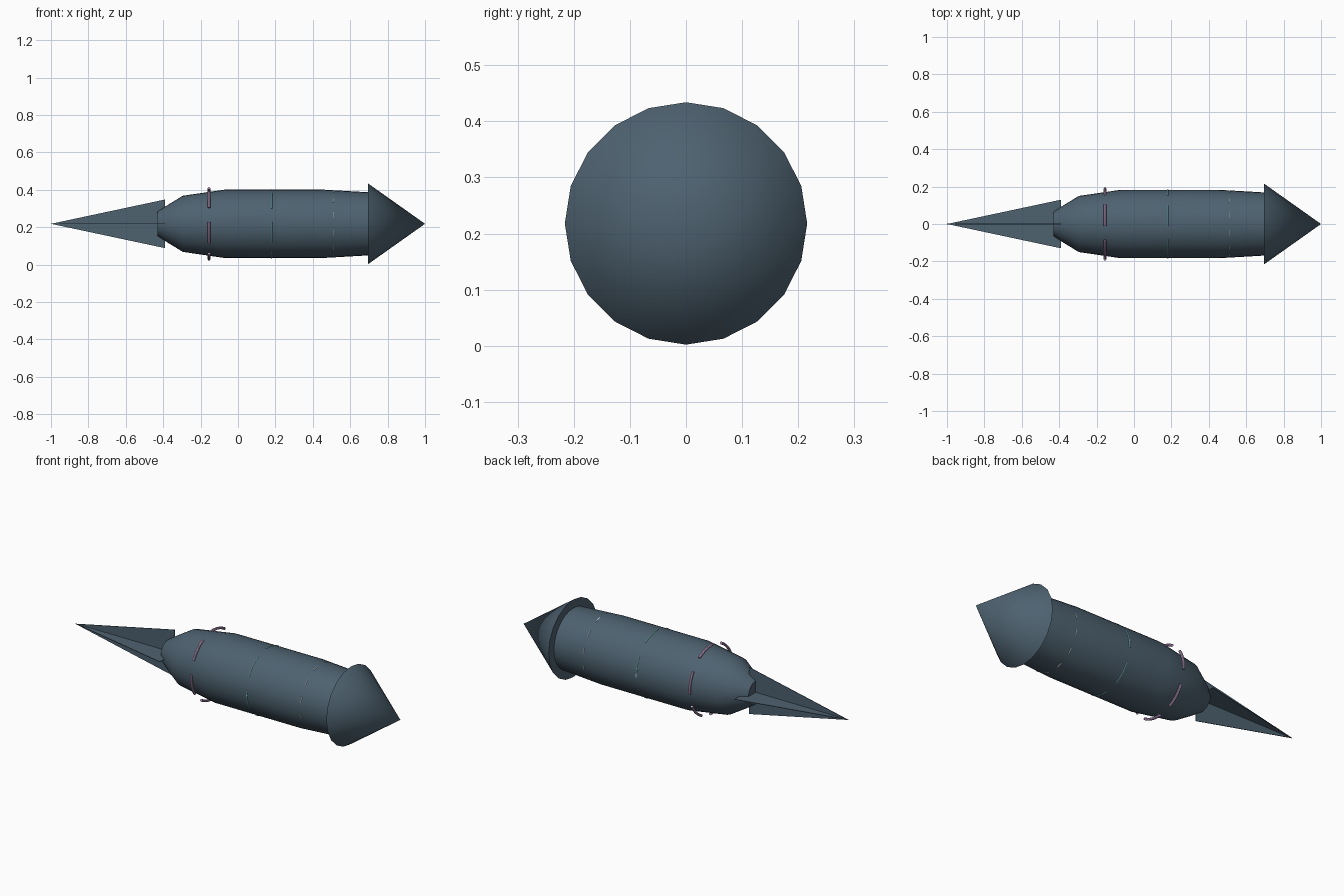
import bpy, bmesh
from math import sin, cos, pi, radians
from mathutils import Matrix

cube = bpy.data.objects.get("Cube")
if cube:
    bpy.data.objects.remove(cube, do_unlink=True)

AXIS_Z = 0.218


def material(name, rgb):
    m = bpy.data.materials.new(name)
    m.use_nodes = True
    m.diffuse_color = (*rgb, 1)
    m.node_tree.nodes["Principled BSDF"].inputs["Base Color"].default_value = (*rgb, 1)
    return m


slate = material("slate blue", (0.076, 0.122, 0.162))
pink = material("soft pink", (0.62, 0.40, 0.66))
cyan = material("pale cyan", (0.27, 0.66, 0.69))
ice = material("ice white", (0.68, 0.80, 0.86))


def add_object(name, bm, mat, smooth=True):
    bmesh.ops.recalc_face_normals(bm, faces=bm.faces)
    mesh = bpy.data.meshes.new(name)
    bm.to_mesh(mesh)
    bm.free()
    mesh.materials.append(mat)
    obj = bpy.data.objects.new(name, mesh)
    obj.location.z = AXIS_Z
    bpy.context.collection.objects.link(obj)
    if smooth:
        bpy.ops.object.select_all(action="DESELECT")
        obj.select_set(True)
        bpy.context.view_layer.objects.active = obj
        bpy.ops.object.shade_smooth_by_angle(angle=radians(35))
    return obj


def lathe(name, profile, sides, mat):
    """Turn (x, radius) points around the x axis, closing both ends."""
    bm = bmesh.new()
    rings = []
    for x, r in profile:
        if r == 0:
            rings.append([bm.verts.new((x, 0, 0))] * sides)
        else:
            rings.append([bm.verts.new((x, r * sin(2 * pi * i / sides), r * cos(2 * pi * i / sides)))
                          for i in range(sides)])
    for a, b in zip(rings, rings[1:]):
        for i in range(sides):
            j = (i + 1) % sides
            corners = dict.fromkeys((a[i], a[j], b[j], b[i]))
            bm.faces.new(list(corners))
    for ring in (rings[0], rings[-1]):
        if ring[0] is not ring[1]:
            bm.faces.new(ring)
    return add_object(name, bm, mat)


def dashed_ring(name, x, radius, tube, count, span, start, mat, steps=8, sides=8):
    """Ring around the x axis made of separate curved rods."""
    bm = bmesh.new()
    for k in range(count):
        middle = start + 360 * k / count
        loops = []
        for s in range(steps + 1):
            a = radians(middle + span * (s / steps - 0.5))
            loop = []
            for t in range(sides):
                b = 2 * pi * t / sides
                r = radius + tube * cos(b)
                loop.append(bm.verts.new((x + tube * sin(b), -r * sin(a), r * cos(a))))
            loops.append(loop)
        for p, q in zip(loops, loops[1:]):
            for t in range(sides):
                u = (t + 1) % sides
                bm.faces.new((p[t], p[u], q[u], q[t]))
        bm.faces.new(loops[0])
        bm.faces.new(loops[-1])
    return add_object(name, bm, mat)


def tail_fin(name, angle):
    """Thin triangular plate that tapers to the tail tip."""
    bm = bmesh.new()
    half = 0.0015
    sides = [[bm.verts.new((x, y, z)) for x, z in ((-1, 0), (-0.39, 0.13), (-0.39, -0.13))]
             for y in (-half, half)]
    front, back = sides
    bm.faces.new(front)
    bm.faces.new(back)
    for i in range(3):
        j = (i + 1) % 3
        bm.faces.new((front[i], front[j], back[j], back[i]))
    bmesh.ops.rotate(bm, verts=bm.verts, matrix=Matrix.Rotation(angle, 3, "X"))
    return add_object(name, bm, slate, smooth=False)


# Hull and nose
lathe("body", [(-0.43, 0.065), (-0.385, 0.095), (-0.295, 0.15), (-0.07, 0.183),
               (0.45, 0.183), (0.71, 0.168)], 32, slate)
lathe("nose_cone", [(0.695, 0.216), (1.0, 0)], 20, slate)

# Crossed tail plates
tail_fin("vertical_tail_fin", 0)
tail_fin("horizontal_tail_fin", pi / 2)

# Broken bands around the hull
dashed_ring("rear_band", -0.155, 0.19, 0.007, 6, 36, 45, pink)
dashed_ring("middle_band", 0.18, 0.1815, 0.004, 6, 36, 45, cyan)
dashed_ring("front_band", 0.51, 0.1785, 0.003, 12, 10, 45, ice)
